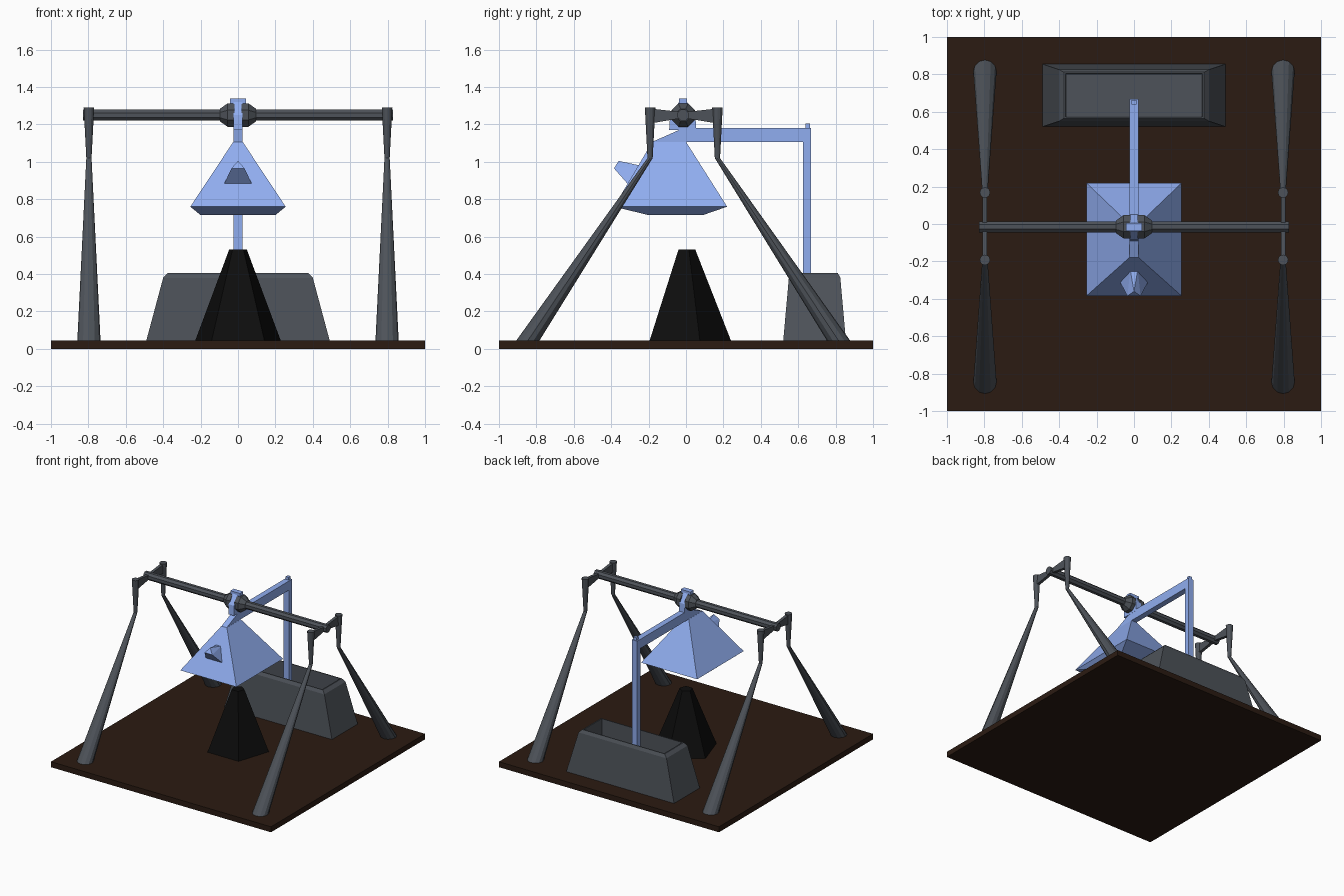
import bpy, bmesh
from math import sin, cos, pi

if "Cube" in bpy.data.objects:
    bpy.data.objects.remove(bpy.data.objects["Cube"])


def material(name, rgb):
    m = bpy.data.materials.new(name)
    m.diffuse_color = (*rgb, 1)
    m.use_nodes = True
    m.node_tree.nodes["Principled BSDF"].inputs["Base Color"].default_value = m.diffuse_color
    return m


BROWN = material("dark_wood", (0.024, 0.011, 0.006))
GREY = material("dark_metal", (0.075, 0.085, 0.1))
BLACK = material("black_stone", (0.004, 0.004, 0.004))
BLUE = material("blue_paint", (0.28, 0.42, 0.87))


def finish(name, bm, mat):
    bmesh.ops.recalc_face_normals(bm, faces=bm.faces)
    me = bpy.data.meshes.new(name)
    bm.to_mesh(me)
    bm.free()
    me.materials.append(mat)
    ob = bpy.data.objects.new(name, me)
    bpy.context.collection.objects.link(ob)
    return ob


def loft(name, rings, mat):
    """Skin a list of matching point rings and cap both ends."""
    bm = bmesh.new()
    loops = [[bm.verts.new(p) for p in r] for r in rings]
    n = len(loops[0])
    for a, b in zip(loops, loops[1:]):
        for i in range(n):
            j = (i + 1) % n
            bm.faces.new((a[i], a[j], b[j], b[i]))
    bm.faces.new(loops[0])
    bm.faces.new(loops[-1])
    return finish(name, bm, mat)


def rect(x, y0, y1, z):
    return [(-x, y0, z), (x, y0, z), (x, y1, z), (-x, y1, z)]


def ring_z(x, y, z, r, n, a0=0.0):
    return [(x + r * cos(a0 + 2 * pi * i / n), y + r * sin(a0 + 2 * pi * i / n), z)
            for i in range(n)]


def ring_x(x, y, z, r, n=8):
    return [(x, y + r * cos(pi / n + 2 * pi * i / n), z + r * sin(pi / n + 2 * pi * i / n))
            for i in range(n)]


def hull(name, pts, mat):
    bm = bmesh.new()
    for p in pts:
        bm.verts.new(p)
    bmesh.ops.convex_hull(bm, input=bm.verts)
    bmesh.ops.dissolve_limit(bm, angle_limit=0.01, verts=bm.verts, edges=bm.edges)
    return finish(name, bm, mat)


AY, AZ = -0.015, 1.25   # axle position

# base board
loft("base_board", [rect(1, -1, 1, 0), rect(1, -1, 1, 0.045)], BROWN)

# five-sided pedestal
loft("pedestal", [ring_z(0, 0, 0.045, 0.24, 5, pi / 2),
                  ring_z(0, 0, 0.53, 0.05, 5, pi / 2)], BLACK)

# hollow trough
loft("trough", [rect(0.49, 0.52, 0.855, 0.045), rect(0.40, 0.55, 0.825, 0.38),
                rect(0.375, 0.565, 0.812, 0.405), rect(0.365, 0.572, 0.805, 0.405),
                rect(0.36, 0.575, 0.80, 0.10)], GREY)

# legs and the tapered brackets carrying the axle
for sx, side in ((-0.797, "left"), (0.797, "right")):
    for y_top, y_foot, end in ((-0.192, -0.845, "front"), (0.168, 0.815, "back")):
        loft(f"{side}_{end}_leg", [ring_z(sx, y_foot, 0.045, 0.062, 12),
                                   ring_z(sx, y_top, 1.02, 0.014, 12),
                                   ring_z(sx, y_top, 1.29, 0.028, 12)], GREY)
        section = lambda y, hx, z0, z1: [(sx - hx, y, z0), (sx + hx, y, z0),
                                         (sx + hx, y, z1), (sx - hx, y, z1)]
        loft(f"{side}_{end}_bracket", [section(y_top, 0.012, 1.205, 1.285),
                                       section(AY, 0.012, 1.235, 1.265)], GREY)

# axle with a hub half on each side of the hanger
loft("axle", [ring_x(-0.83, AY, AZ, 0.032), ring_x(0.83, AY, AZ, 0.032)], GREY)
for s, side in ((-1, "left"), (1, "right")):
    loft(f"{side}_hub", [ring_x(s * 0.02, AY, AZ, 0.068), ring_x(s * 0.055, AY, AZ, 0.068),
                         ring_x(s * 0.097, AY, AZ, 0.036)], GREY)

# hanging hopper body
loft("hopper", [rect(0.20, -0.20, 0.09, 0.715), rect(0.255, -0.385, 0.22, 0.76),
                rect(0.025, -0.18, 0.0, 1.107)], BLUE)

# spout on the hopper front
hull("spout", [(0, -0.36, 1.005), (-0.035, -0.385, 0.965), (0.035, -0.385, 0.965),
               (-0.075, -0.31, 0.88), (0.075, -0.31, 0.88),
               (-0.02, -0.245, 0.98), (0.02, -0.245, 0.98)], BLUE)

# bent arm: sloped nose, horizontal beam, dropper into the trough
profile = [(-0.18, 1.107), (0.625, 1.107), (0.625, 0.15), (0.668, 0.15),
           (0.668, 1.182), (-0.01, 1.182)]
loft("arm", [[(x, y, z) for y, z in profile] for x in (-0.024, 0.024)], BLUE)
loft("arm_peg", [rect(0.014, 0.638, 0.664, 1.18), rect(0.014, 0.638, 0.664, 1.205)], BLUE)

# hanger strap over the axle with its wider cap
loft("hanger", [rect(0.025, -0.09, 0.055, 1.17), rect(0.025, -0.085, 0.05, 1.25),
                rect(0.025, -0.037, 0.005, 1.32)], BLUE)
loft("hanger_cap", [rect(0.043, -0.037, 0.006, 1.31), rect(0.043, -0.037, 0.006, 1.338)], BLUE)
